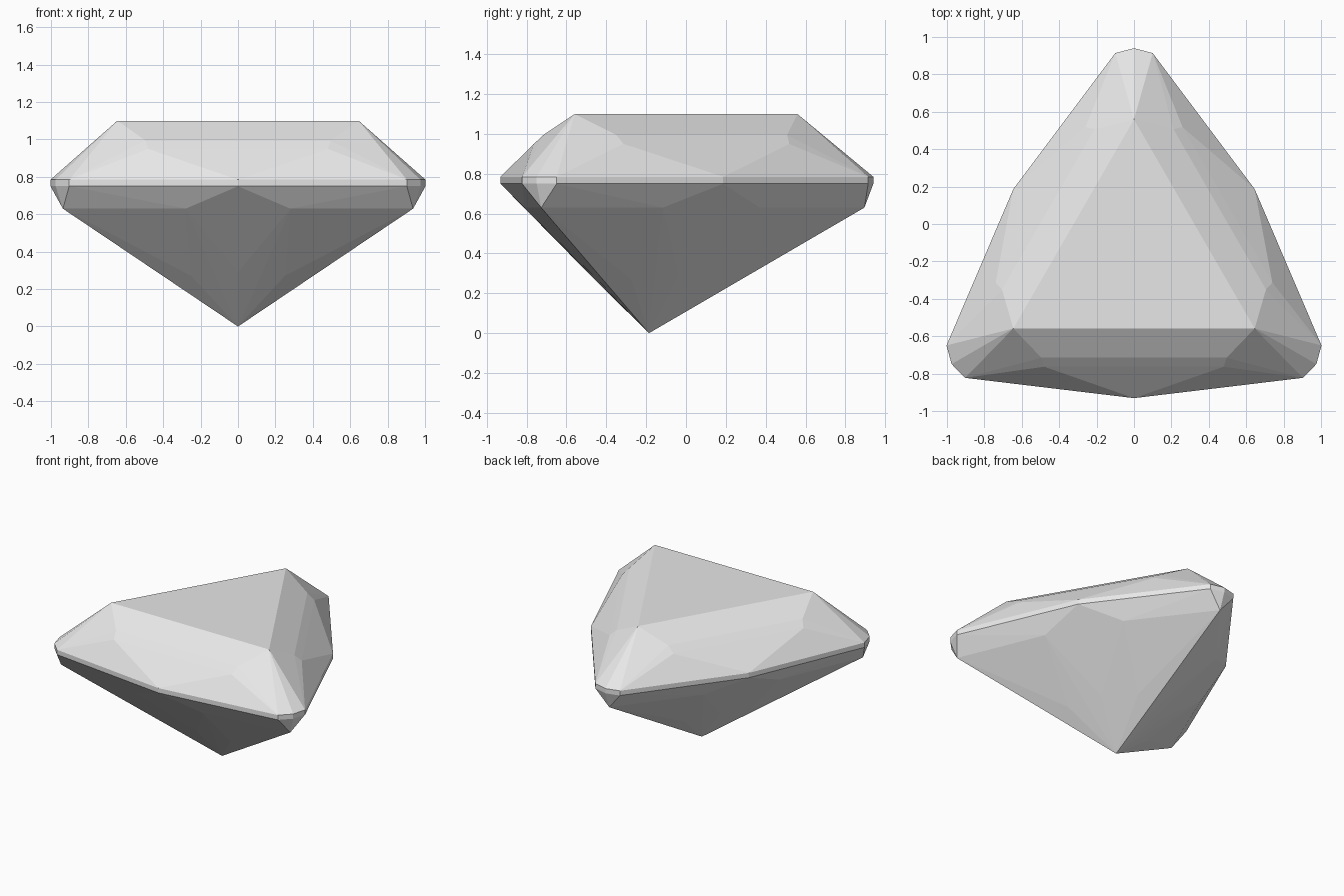
import bpy
import bmesh
from math import radians
from mathutils import Matrix, Vector

cube = bpy.data.objects.get("Cube")
if cube:
    bpy.data.objects.remove(cube, do_unlink=True)

TABLE_Z, GIRDLE_TOP, GIRDLE_BOTTOM, KEEL_Z = 1.10, 0.785, 0.75, 0.63
CENTRE = Vector((0, -0.186, 0))

# Points on the gem axis plane of one third: one corner and the opposite side
axis_points = [
    (0, 0.745, TABLE_Z),
    (0, 1.126, GIRDLE_TOP), (0, 1.126, GIRDLE_BOTTOM),
    (0, 1.081, KEEL_Z),
    (0, -0.745, GIRDLE_TOP), (0, -0.745, GIRDLE_BOTTOM),
    (0, -0.293, 0.29),
]
# Points mirrored to both sides of that plane
paired_points = [
    (0.1, 1.10, GIRDLE_TOP), (0.1, 1.10, GIRDLE_BOTTOM),
    (0.495, -0.529, 0.995), (0.48, -0.577, 0.95),
    (0.28, -0.626, KEEL_Z),
    (0.25, -0.258, 0.27),
]
third = axis_points + paired_points + [(-x, y, z) for x, y, z in paired_points]

# Cut gem: convex facets spanned by the three turned sets and the bottom tip
bm = bmesh.new()
bm.verts.new(CENTRE)
for turn in range(3):
    rotation = Matrix.Rotation(radians(120 * turn), 3, 'Z')
    for point in third:
        bm.verts.new(rotation @ Vector(point) + CENTRE)
hull = bmesh.ops.convex_hull(bm, input=bm.verts[:])
bmesh.ops.delete(bm, geom=[v for v in bm.verts if not v.link_faces], context='VERTS')
bmesh.ops.dissolve_limit(bm, angle_limit=radians(0.8), verts=bm.verts[:], edges=bm.edges[:])
bmesh.ops.recalc_face_normals(bm, faces=bm.faces[:])

mesh = bpy.data.meshes.new("gem")
bm.to_mesh(mesh)
bm.free()
gem = bpy.data.objects.new("gem", mesh)
bpy.context.scene.collection.objects.link(gem)

# Single pale grey material
grey = bpy.data.materials.new("pale_grey")
grey.use_nodes = True
colour = (0.8, 0.8, 0.8, 1)
grey.diffuse_color = colour
grey.node_tree.nodes["Principled BSDF"].inputs["Base Color"].default_value = colour
mesh.materials.append(grey)
